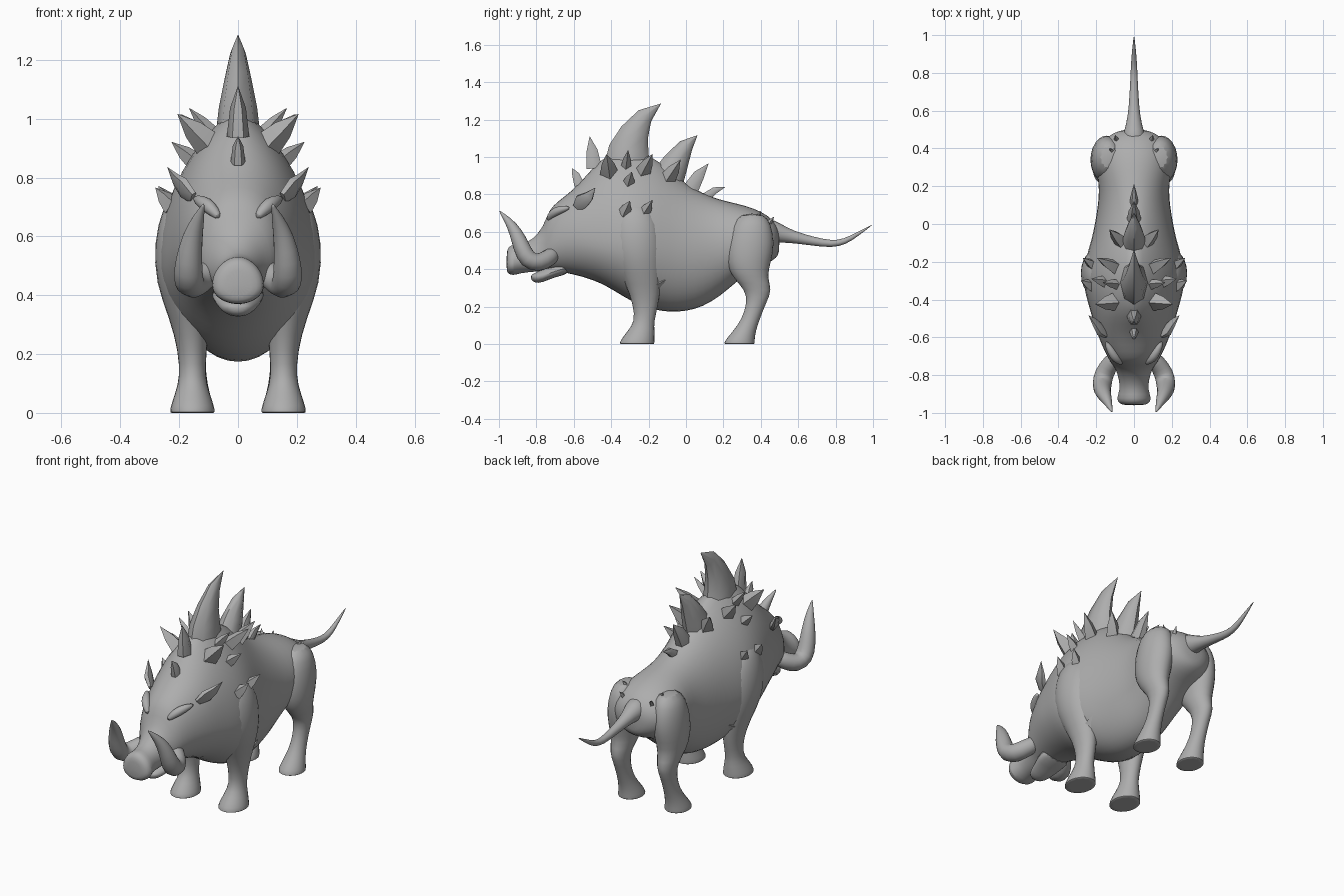
import bpy, bmesh, math
from mathutils import Vector

hide = bpy.data.materials.new("grey_hide")
hide.diffuse_color = (0.42, 0.42, 0.42, 1)


def finish(name, rings, subsurf=0, mirror=False, angle=50):
    """Skin a list of vertex rings, cap both ends, optionally mirror across x."""
    bm = bmesh.new()
    loops = [[bm.verts.new(p) for p in r] for r in rings]
    n = len(loops[0])
    for a, b in zip(loops, loops[1:]):
        for i in range(n):
            j = (i + 1) % n
            bm.faces.new((a[i], a[j], b[j], b[i]))
    bm.faces.new(loops[0])
    bm.faces.new(loops[-1])
    bmesh.ops.recalc_face_normals(bm, faces=bm.faces)
    me = bpy.data.meshes.new(name)
    bm.to_mesh(me)
    bm.free()
    me.materials.append(hide)
    ob = bpy.data.objects.new(name, me)
    bpy.context.collection.objects.link(ob)
    if mirror:
        ob.modifiers.new("mirror", "MIRROR").use_mirror_merge = False
    if subsurf:
        m = ob.modifiers.new("smooth", "SUBSURF")
        m.levels = m.render_levels = subsurf
    bpy.ops.object.select_all(action="DESELECT")
    ob.select_set(True)
    bpy.context.view_layer.objects.active = ob
    bpy.ops.object.shade_smooth_by_angle(angle=math.radians(angle))
    return ob


def angles(n):
    return [2 * math.pi * i / n for i in range(n)]


def torso(name, sections, n=20):
    """Cross-sections along y: (y, top, mid, bottom, half width, top pinch)."""
    rings = []
    for y, top, mid, bot, w, p in sections:
        r = []
        for t in angles(n):
            c, s = math.cos(t), math.sin(t)
            k = p if s > 0 else 1
            x = w * math.copysign(abs(c) ** k, c)
            r.append((x, y, mid + s * (top - mid if s > 0 else mid - bot)))
        rings.append(r)
    return finish(name, rings, 1)


def limb(name, sections, n=12):
    """Horizontal cross-sections: (z, x centre, half x, y front, y back)."""
    rings = [[(x + hx * math.cos(t), (a + b) / 2 + (b - a) / 2 * math.sin(t), z)
              for t in angles(n)] for z, x, hx, a, b in sections]
    return finish(name, rings, 1, True)


def horn(name, path, n=8, flat=1.0, mirror=False, subsurf=0):
    """Tapered tube on (x, y, z, radius) points; flat scales it sideways."""
    pts = [Vector(p[:3]) for p in path]
    rings = []
    for i, p in enumerate(path):
        tan = (pts[min(i + 1, len(pts) - 1)] - pts[max(i - 1, 0)]).normalized()
        side = Vector((1, 0, 0)) - tan * tan.x
        side.normalize()
        up = tan.cross(side)
        rings.append([pts[i] + p[3] * (side * math.cos(t) * flat + up * math.sin(t))
                      for t in angles(n)])
    return finish(name, rings, subsurf, mirror)


# Body with rump, humped shoulders, head and snout
torso("body", [
    (0.50, 0.60, 0.55, 0.49, 0.05, 1), (0.485, 0.64, 0.56, 0.46, 0.11, 1),
    (0.44, 0.69, 0.56, 0.43, 0.17, 1), (0.36, 0.73, 0.56, 0.40, 0.20, 1),
    (0.27, 0.755, 0.54, 0.33, 0.20, 1), (0.18, 0.775, 0.52, 0.25, 0.185, 1),
    (0.09, 0.81, 0.50, 0.195, 0.195, 1.1), (0.00, 0.86, 0.50, 0.17, 0.21, 1.2),
    (-0.09, 0.94, 0.51, 0.165, 0.23, 1.4), (-0.18, 1.01, 0.52, 0.18, 0.26, 1.6),
    (-0.28, 1.04, 0.53, 0.215, 0.28, 1.7), (-0.38, 1.035, 0.54, 0.28, 0.26, 1.6),
    (-0.46, 0.99, 0.55, 0.325, 0.235, 1.4), (-0.53, 0.91, 0.56, 0.35, 0.215, 1.2),
    (-0.60, 0.83, 0.57, 0.37, 0.19, 1.0), (-0.68, 0.77, 0.56, 0.385, 0.155, 0.9),
    (-0.735, 0.72, 0.53, 0.39, 0.125, 0.9), (-0.76, 0.63, 0.49, 0.39, 0.10, 1),
    (-0.82, 0.56, 0.46, 0.385, 0.08, 1), (-0.88, 0.53, 0.45, 0.38, 0.075, 1),
    (-0.925, 0.535, 0.43, 0.365, 0.095, 1.1), (-0.95, 0.52, 0.43, 0.375, 0.08, 1.1),
    (-0.96, 0.49, 0.43, 0.39, 0.05, 1)])

# Lower jaw
torso("lower_jaw", [
    (-0.62, 0.46, 0.41, 0.37, 0.10, 1), (-0.70, 0.44, 0.39, 0.36, 0.09, 1),
    (-0.77, 0.40, 0.36, 0.325, 0.065, 1), (-0.81, 0.38, 0.36, 0.325, 0.05, 1),
    (-0.83, 0.37, 0.36, 0.345, 0.025, 1)], 12)

# Front legs with shoulder muscle
limb("front_leg", [
    (0.76, 0.17, 0.04, -0.33, -0.22), (0.70, 0.19, 0.07, -0.38, -0.16),
    (0.58, 0.19, 0.10, -0.41, -0.12), (0.44, 0.18, 0.105, -0.39, -0.12),
    (0.32, 0.165, 0.07, -0.325, -0.13), (0.21, 0.155, 0.05, -0.285, -0.145),
    (0.12, 0.155, 0.045, -0.275, -0.17), (0.07, 0.155, 0.06, -0.315, -0.165),
    (0.02, 0.155, 0.078, -0.355, -0.165), (0.0, 0.155, 0.08, -0.36, -0.165),
    (0.0, 0.155, 0.074, -0.35, -0.17)])

# Hind legs with haunch and hock
limb("hind_leg", [
    (0.70, 0.13, 0.05, 0.29, 0.42), (0.64, 0.14, 0.08, 0.24, 0.46),
    (0.54, 0.145, 0.09, 0.21, 0.48), (0.44, 0.15, 0.085, 0.21, 0.46),
    (0.36, 0.15, 0.07, 0.24, 0.435), (0.29, 0.15, 0.05, 0.315, 0.465),
    (0.22, 0.15, 0.042, 0.325, 0.43), (0.13, 0.15, 0.042, 0.295, 0.395),
    (0.07, 0.15, 0.055, 0.25, 0.375), (0.02, 0.15, 0.07, 0.205, 0.37),
    (0.0, 0.15, 0.072, 0.20, 0.37), (0.0, 0.15, 0.066, 0.21, 0.365)])

# Tail
horn("tail", [
    (0, 0.42, 0.61, 0.08), (0, 0.49, 0.595, 0.055), (0, 0.57, 0.572, 0.034),
    (0, 0.68, 0.55, 0.025), (0, 0.78, 0.533, 0.02), (0, 0.85, 0.547, 0.017),
    (0, 0.92, 0.59, 0.011), (0, 1.0, 0.64, 0.001)], 10, subsurf=1)

# Curved tusks
horn("tusk", [
    (0.07, -0.69, 0.50, 0.04), (0.12, -0.73, 0.46, 0.05), (0.16, -0.79, 0.43, 0.055),
    (0.17, -0.85, 0.45, 0.055), (0.168, -0.88, 0.52, 0.048), (0.155, -0.91, 0.60, 0.037),
    (0.135, -0.95, 0.66, 0.022), (0.115, -1.0, 0.715, 0.002)], 10, mirror=True, subsurf=1)

# Ears and brow ridges
horn("ear", [(0.15, -0.58, 0.73, 0.03), (0.185, -0.555, 0.765, 0.045),
             (0.21, -0.52, 0.79, 0.03), (0.24, -0.485, 0.835, 0.001)], 6, 0.5, True)
horn("brow", [(0.06, -0.74, 0.66, 0.012), (0.095, -0.715, 0.70, 0.028),
              (0.125, -0.67, 0.72, 0.025), (0.15, -0.62, 0.73, 0.008)], 8, 1, True, 1)

# Row of spikes along the spine
horn("crest_spike", [
    (0, -0.31, 0.98, 0.12), (0, -0.305, 1.04, 0.108), (0, -0.275, 1.13, 0.078),
    (0, -0.22, 1.22, 0.045), (0, -0.135, 1.285, 0.001)], 8, 0.6)
horn("back_spike", [
    (0, -0.09, 0.90, 0.085), (0, -0.055, 0.97, 0.07), (0, 0.0, 1.06, 0.04),
    (0, 0.06, 1.115, 0.001)], 8, 0.75)
for name, base, tip, r in [
        ("middle_back_spike", (0, 0.02, 0.82), (0, 0.12, 0.965), 0.05),
        ("rear_back_spike", (0, 0.10, 0.78), (0, 0.21, 0.84), 0.03),
        ("neck_spike", (0, -0.49, 0.94), (0, -0.515, 1.11), 0.048),
        ("forehead_spike", (0, -0.57, 0.85), (0, -0.61, 0.94), 0.032)]:
    a, b = Vector(base), Vector(tip)
    m = a.lerp(b, 0.5) + Vector((0, 0, 0.012))
    horn(name, [(*a, r), (*m, r * 0.7), (*b, 0.001)], 6, 0.8)

# Mirrored spikes on the flanks, elbows and rump
for name, base, tip, r in [
        ("shoulder_spike", (0.10, -0.41, 0.91), (0.205, -0.425, 1.015), 0.05),
        ("upper_spike", (0.09, -0.32, 0.95), (0.165, -0.31, 1.035), 0.028),
        ("side_spike", (0.14, -0.31, 0.85), (0.225, -0.29, 0.92), 0.035),
        ("rear_shoulder_spike", (0.10, -0.23, 0.92), (0.195, -0.18, 1.015), 0.042),
        ("loin_spike", (0.06, -0.10, 0.88), (0.13, -0.03, 0.985), 0.045),
        ("front_flank_spike", (0.22, -0.33, 0.70), (0.28, -0.30, 0.765), 0.036),
        ("rear_flank_spike", (0.20, -0.23, 0.69), (0.27, -0.18, 0.77), 0.036),
        ("elbow_spike", (0.175, -0.17, 0.31), (0.19, -0.07, 0.365), 0.035),
        ("rump_thorn", (0.11, 0.38, 0.67), (0.13, 0.40, 0.71), 0.015),
        ("tail_thorn", (0.09, 0.44, 0.64), (0.10, 0.47, 0.68), 0.015)]:
    a, b = Vector(base), Vector(tip)
    m = a.lerp(b, 0.5)
    horn(name, [(*a, r), (*m, r * 0.7), (*b, 0.001)], 4, 1, True)
